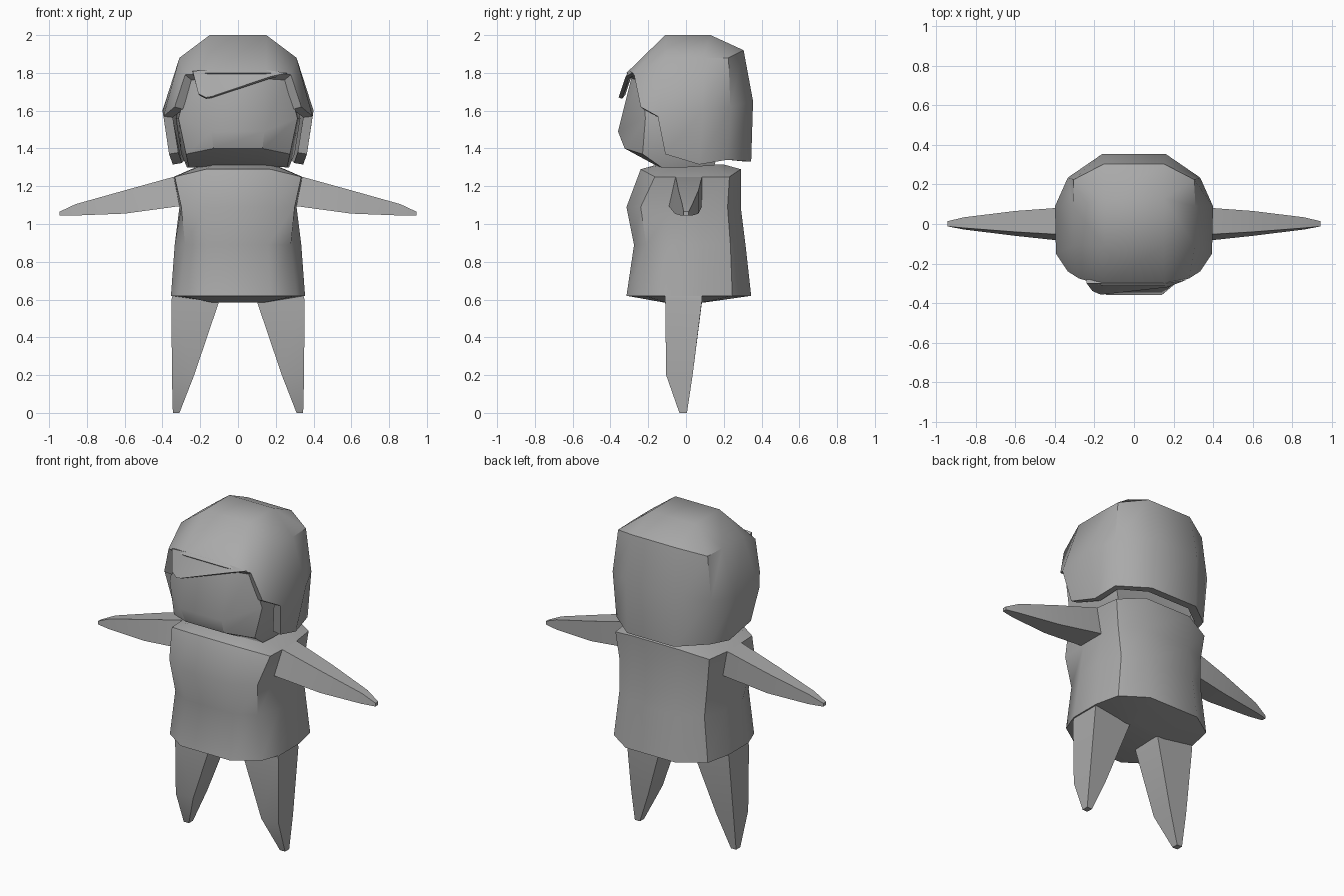
import bpy, bmesh

if "Cube" in bpy.data.objects:
    bpy.data.objects.remove(bpy.data.objects["Cube"], do_unlink=True)

grey = bpy.data.materials.new("clay_grey")
grey.use_nodes = True
COLOUR = (0.40, 0.40, 0.40, 1)
grey.diffuse_color = COLOUR
bsdf = grey.node_tree.nodes["Principled BSDF"]
bsdf.inputs["Base Color"].default_value = COLOUR
bsdf.inputs["Roughness"].default_value = 0.8


def finish(name, bm, thickness=0, angle=0.65):
    """Turn a bmesh into a shaded object, optionally thickened inwards."""
    mesh = bpy.data.meshes.new(name)
    bm.to_mesh(mesh)
    bm.free()
    mesh.materials.append(grey)
    ob = bpy.data.objects.new(name, mesh)
    bpy.context.collection.objects.link(ob)
    bpy.ops.object.select_all(action='DESELECT')
    ob.select_set(True)
    bpy.context.view_layer.objects.active = ob
    if thickness:
        mod = ob.modifiers.new("thickness", 'SOLIDIFY')
        mod.thickness = thickness
        mod.offset = -1
        bpy.ops.object.modifier_apply(modifier=mod.name)
    bpy.ops.object.shade_smooth_by_angle(angle=angle)
    return ob


def mirrored(half):
    """Complete a front-to-back half ring with its mirror image."""
    return half + [(-x, y, z) for x, y, z in reversed(half)]


def loft(name, rings, skip=None, thickness=0):
    """Skin rings listed from bottom to top; skip maps a row to open columns."""
    bm = bmesh.new()
    rows = [[bm.verts.new(p) for p in ring] for ring in rings]
    n = len(rows[0])
    for r in range(len(rows) - 1):
        for i in range(n):
            if skip and i in skip.get(r, ()):
                continue
            j = (i + 1) % n
            bm.faces.new((rows[r][i], rows[r][j], rows[r + 1][j], rows[r + 1][i]))
    bm.faces.new(rows[-1])
    if not skip:
        bm.faces.new(rows[0][::-1])
    bmesh.ops.delete(bm, geom=[v for v in bm.verts if not v.link_faces], context='VERTS')
    bmesh.ops.remove_doubles(bm, verts=bm.verts[:], dist=0.0005)
    if not skip:
        bmesh.ops.recalc_face_normals(bm, faces=bm.faces[:])
    return finish(name, bm, thickness)


# Torso: flared tunic with a shallow underside and sloping shoulders
torso = [
    [(.10, -.12, .585), (.14, -.11, .585), (.16, -.06, .59), (.16, .05, .59), (.14, .09, .585), (.10, .10, .585)],
    [(.17, -.315, .62), (.31, -.22, .62), (.355, -.10, .62), (.355, .09, .62), (.32, .245, .62), (.17, .345, .62)],
    [(.16, -.275, .89), (.28, -.21, .89), (.335, -.07, .89), (.335, .09, .89), (.29, .235, .89), (.16, .315, .89)],
    [(.17, -.315, 1.09), (.30, -.24, 1.09), (.31, -.07, 1.09), (.31, .085, 1.09), (.30, .22, 1.09), (.16, .29, 1.09)],
    [(.17, -.24, 1.29), (.335, -.165, 1.25), (.34, -.055, 1.25), (.34, .085, 1.25), (.32, .23, 1.25), (.16, .29, 1.29)],
    [(.13, -.15, 1.315), (.18, -.12, 1.315), (.19, -.05, 1.315), (.19, .08, 1.315), (.18, .15, 1.315), (.13, .20, 1.315)],
]
loft("torso", [mirrored(h) for h in torso])

# Neck: short hidden column
loft("neck", [mirrored([(.12, -.13, z), (.16, -.08, z), (.16, .10, z), (.12, .15, z)]) for z in (1.29, 1.40)])

# Face: bulging front with a bevelled chin
face = [
    [(.13, -.15, 1.305), (.26, -.13, 1.30), (.27, .00, 1.30), (.24, .15, 1.31)],
    [(.13, -.325, 1.40), (.275, -.23, 1.37), (.30, .00, 1.37), (.27, .17, 1.37)],
    [(.14, -.36, 1.49), (.315, -.215, 1.56), (.33, .00, 1.56), (.27, .19, 1.56)],
    [(.14, -.285, 1.79), (.255, -.235, 1.78), (.27, .00, 1.80), (.24, .19, 1.80)],
]
loft("face", [mirrored(h) for h in face])

# Hair: thick cap, open at the front and underneath
hair = [
    [(.37, -.11, 1.37), (.37, -.11, 1.37), (.365, -.11, 1.37), (.345, .07, 1.315), (.32, .22, 1.34), (.16, .345, 1.33)],
    [(.33, -.245, 1.62), (.335, -.24, 1.62), (.395, -.15, 1.57), (.40, .09, 1.60), (.335, .235, 1.62), (.16, .355, 1.65)],
    [(.15, -.315, 1.80), (.28, -.275, 1.79), (.31, -.11, 1.88), (.31, .09, 1.88), (.305, .225, 1.88), (.15, .305, 1.92)],
    [(.15, -.11, 2.0), (.15, -.11, 2.0), (.15, -.11, 2.0), (.15, .13, 2.0), (.15, .13, 2.0), (.15, .13, 2.0)],
]
loft("hair", [mirrored(h) for h in hair], skip={0: (0, 1, 9, 10, 11), 1: (0, 10, 11)}, thickness=.05)

# Fringe: swept lock over the forehead
bm = bmesh.new()
lock = [(-.24, -.30, 1.81), (-.21, -.34, 1.69), (-.17, -.357, 1.67), (-.14, -.355, 1.675),
        (.17, -.32, 1.78), (.26, -.285, 1.80), (.15, -.30, 1.815), (-.15, -.30, 1.815)]
bm.faces.new([bm.verts.new(p) for p in lock])
bmesh.ops.triangulate(bm, faces=bm.faces[:])
finish("fringe", bm, thickness=.02)

# Limbs: four-sided tapers, one pair each
arm = [
    [(.29, -.055, 1.25), (.29, .085, 1.25), (.29, .085, 1.095), (.29, -.09, 1.095)],
    [(.34, -.055, 1.25), (.34, .085, 1.25), (.32, .085, 1.093), (.32, -.09, 1.093)],
    [(.60, -.040, 1.178), (.60, .066, 1.178), (.60, .066, 1.055), (.60, -.06, 1.055)],
    [(.86, -.020, 1.105), (.86, .034, 1.105), (.86, .034, 1.045), (.86, -.028, 1.045)],
    [(.945, -.012, 1.065), (.945, .014, 1.065), (.945, .014, 1.045), (.945, -.012, 1.045)],
]
leg = [
    [(.31, -.035, 0), (.345, -.035, 0), (.345, .005, 0), (.31, .005, 0)],
    [(.232, -.105, .20), (.35, -.105, .20), (.35, .035, .20), (.232, .035, .20)],
    [(.10, -.11, .59), (.352, -.11, .60), (.352, .085, .60), (.10, .085, .59)],
    [(.10, -.11, .63), (.345, -.11, .63), (.345, .085, .63), (.10, .085, .63)],
]
for side, s in (("left", 1), ("right", -1)):
    for part, rings in (("arm", arm), ("leg", leg)):
        loft(f"{side}_{part}", [[(s * x, y, z) for x, y, z in ring] for ring in rings])
